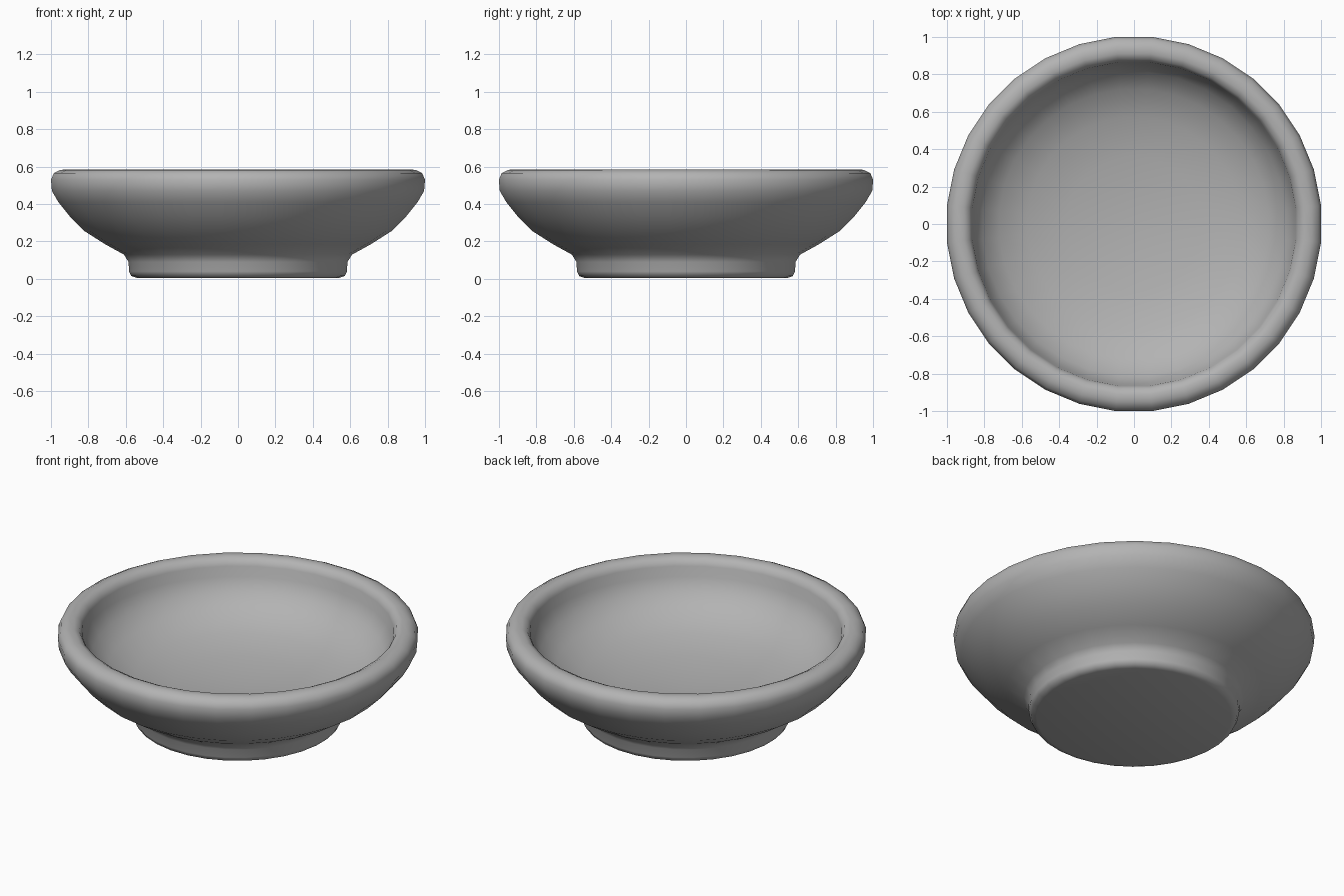
import bpy, bmesh, math
from mathutils import Vector

cube = bpy.data.objects.get("Cube")
if cube:
    bpy.data.objects.remove(cube, do_unlink=True)

# Plain stone grey for the whole bowl
grey = bpy.data.materials.new("stone_grey")
grey.use_nodes = True
colour = (0.45, 0.45, 0.45, 1)
grey.diffuse_color = colour
bsdf = next(n for n in grey.node_tree.nodes if n.type == 'BSDF_PRINCIPLED')
bsdf.inputs["Base Color"].default_value = colour
bsdf.inputs["Roughness"].default_value = 0.8

SIDES = 32
FOOT = [(0, 0.005), (0.54, 0.005), (0.57, 0.015), (0.583, 0.04), (0.585, 0.09)]
OUTER_WALL = [(0.61, 0.13), (0.71, 0.185), (0.82, 0.255), (0.9, 0.335), (0.96, 0.41), (0.995, 0.47)]
RIM = [(1.0, 0.53), (0.985, 0.565), (0.95, 0.583), (0.91, 0.585), (0.88, 0.57), (0.865, 0.54)]
INSIDE = [(0.855, 0.48), (0.81, 0.4), (0.72, 0.325), (0.57, 0.265), (0.36, 0.225), (0, 0.2)]


def lathe(name, profile, sides, material):
    """Turn a radius/height profile around the z axis."""
    bm = bmesh.new()
    half = math.pi / sides
    verts = [bm.verts.new((r * math.cos(half) / math.cos(half), r * math.tan(half), z))
             for r, z in profile]
    edges = [bm.edges.new(pair) for pair in zip(verts, verts[1:])]
    bmesh.ops.spin(bm, geom=verts + edges, cent=Vector(), axis=(0, 0, 1),
                   angle=2 * math.pi, steps=sides, use_duplicate=False)
    bmesh.ops.remove_doubles(bm, verts=bm.verts, dist=0.0005)
    bmesh.ops.recalc_face_normals(bm, faces=bm.faces)
    mesh = bpy.data.meshes.new(name)
    bm.to_mesh(mesh)
    bm.free()
    mesh.materials.append(material)
    obj = bpy.data.objects.new(name, mesh)
    bpy.context.collection.objects.link(obj)
    return obj


# Footed bowl with a thick rounded rim
bowl = lathe("bowl", FOOT + OUTER_WALL + RIM + INSIDE, SIDES, grey)
bpy.ops.object.select_all(action='DESELECT')
bowl.select_set(True)
bpy.context.view_layer.objects.active = bowl
bpy.ops.object.shade_smooth_by_angle(angle=math.radians(50))
